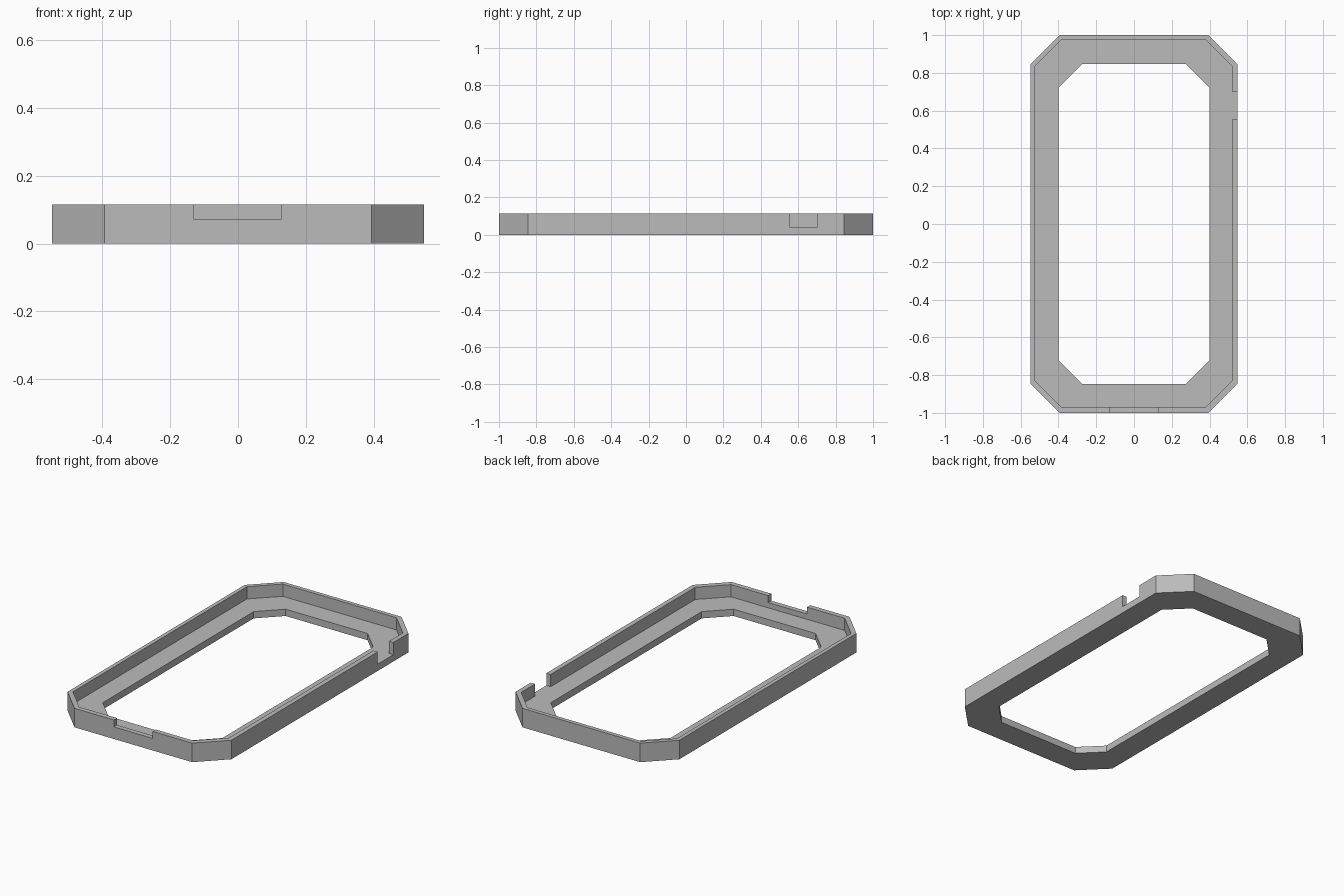
import bpy
import bmesh

cube = bpy.data.objects.get("Cube")
if cube:
    bpy.data.objects.remove(cube, do_unlink=True)

HEIGHT, FLOOR = 0.115, 0.041

grey = bpy.data.materials.new("plain grey")
grey.use_nodes = True
colour = (0.5, 0.5, 0.5, 1)
grey.diffuse_color = colour
grey.node_tree.nodes["Principled BSDF"].inputs["Base Color"].default_value = colour


def prism(name, x0, x1, y0, y1, z0, z1, cut=0.0):
    """Upright prism over a rectangle whose corners are chamfered by cut."""
    if cut:
        outline = [(x0 + cut, y0), (x1 - cut, y0), (x1, y0 + cut), (x1, y1 - cut),
                   (x1 - cut, y1), (x0 + cut, y1), (x0, y1 - cut), (x0, y0 + cut)]
    else:
        outline = [(x0, y0), (x1, y0), (x1, y1), (x0, y1)]
    bm = bmesh.new()
    base = bm.faces.new([bm.verts.new((x, y, z0)) for x, y in outline])
    top = bmesh.ops.extrude_face_region(bm, geom=[base])["geom"]
    bmesh.ops.translate(bm, vec=(0, 0, z1 - z0),
                        verts=[v for v in top if isinstance(v, bmesh.types.BMVert)])
    bmesh.ops.recalc_face_normals(bm, faces=bm.faces)
    mesh = bpy.data.meshes.new(name)
    bm.to_mesh(mesh)
    bm.free()
    mesh.materials.append(grey)
    obj = bpy.data.objects.new(name, mesh)
    bpy.context.collection.objects.link(obj)
    return obj


# Chamfered tray body
frame = prism("frame", -0.548, 0.548, -1, 1, 0, HEIGHT, 0.154)

# Recess, central opening, and the notches in the front and left walls
cutters = [
    prism("recess_cutter", -0.524, 0.519, -0.97, 0.975, FLOOR, 0.2, 0.141),
    prism("opening_cutter", -0.4, 0.4, -0.847, 0.847, -0.1, 0.2, 0.126),
    prism("front_notch_cutter", -0.131, 0.129, -1.1, -0.9, 0.073, 0.2),
    prism("side_notch_cutter", 0.48, 0.6, 0.553, 0.702, FLOOR, 0.2),
]
bpy.context.view_layer.objects.active = frame
for cutter in cutters:
    cutter.hide_render = True
    mod = frame.modifiers.new(cutter.name, "BOOLEAN")
    mod.operation = "DIFFERENCE"
    mod.solver = "EXACT"
    mod.object = cutter
    bpy.ops.object.modifier_apply(modifier=mod.name)
    bpy.data.objects.remove(cutter, do_unlink=True)
